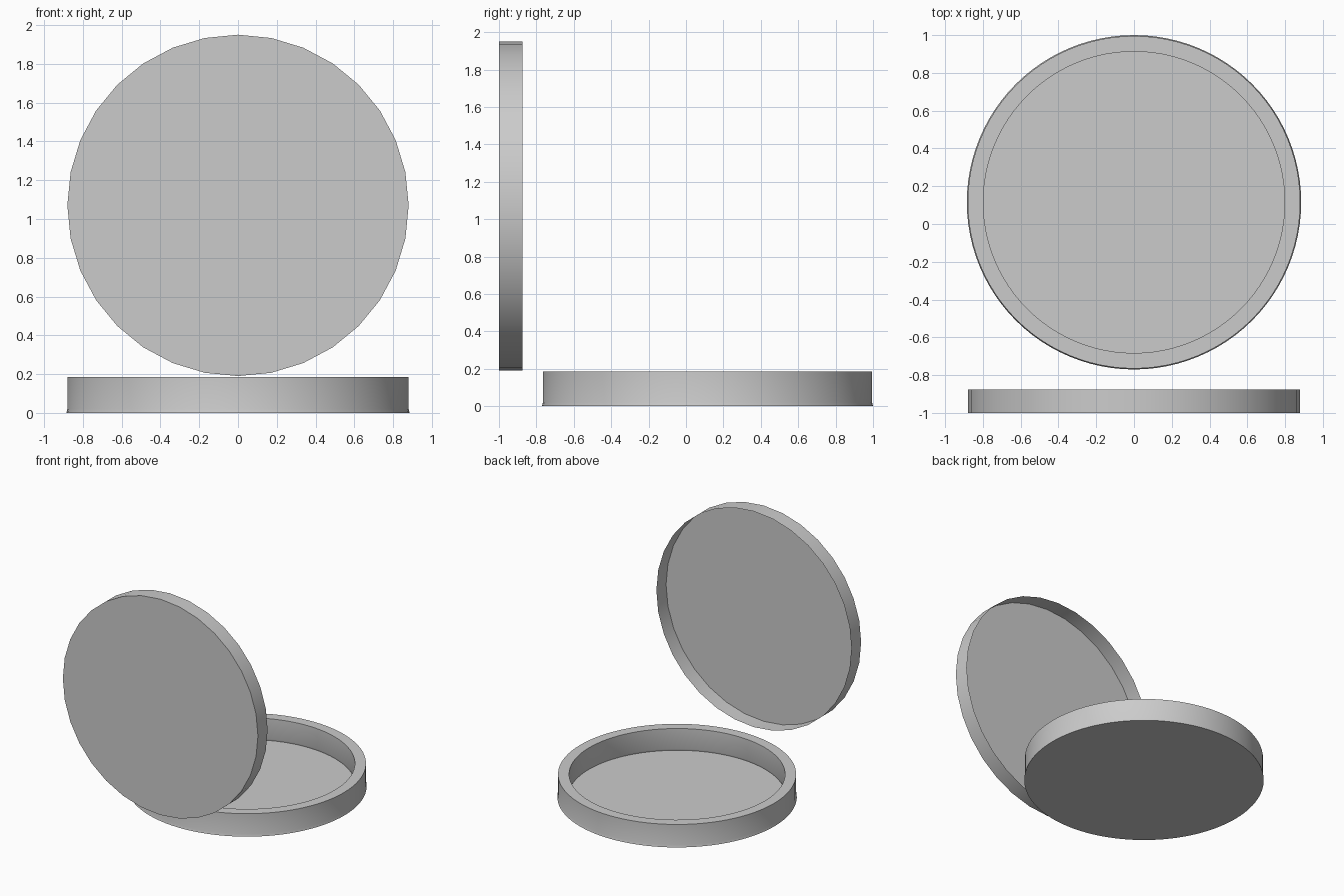
import bpy, bmesh, math
from mathutils import Matrix

cube = bpy.data.objects.get("Cube")
if cube:
    bpy.data.objects.remove(cube, do_unlink=True)

grey = bpy.data.materials.new("plain grey")
grey.use_nodes = True
colour = (0.6, 0.6, 0.6, 1)
grey.diffuse_color = colour
grey.node_tree.nodes["Principled BSDF"].inputs["Base Color"].default_value = colour


def lathe(name, profile, sides, matrix):
    """Revolve (radius, height) points about z; radius 0 becomes a flat cap."""
    bm = bmesh.new()
    rings = []
    for r, z in profile:
        if r == 0:
            rings.append(None)
            continue
        angles = [2 * math.pi * i / sides for i in range(sides)]
        rings.append([bm.verts.new((r * math.cos(a), r * math.sin(a), z)) for a in angles])
    for low, high in zip(rings, rings[1:]):
        if low is None:
            bm.faces.new(high[::-1])
        elif high is None:
            bm.faces.new(low)
        else:
            for i in range(sides):
                j = (i + 1) % sides
                bm.faces.new((low[i], low[j], high[j], high[i]))
    bm.transform(matrix)
    mesh = bpy.data.meshes.new(name)
    bm.to_mesh(mesh)
    bm.free()
    mesh.materials.append(grey)
    obj = bpy.data.objects.new(name, mesh)
    bpy.context.collection.objects.link(obj)
    bpy.ops.object.select_all(action="DESELECT")
    obj.select_set(True)
    bpy.context.view_layer.objects.active = obj
    bpy.ops.object.shade_smooth_by_angle(angle=math.radians(30))
    return obj


# Round tray with a thick wall, slightly flared at the foot
lathe("base_tray",
      [(0, 0), (0.885, 0), (0.88, 0.02), (0.88, 0.185),
       (0.798, 0.185), (0.798, 0.02), (0.803, 0.005), (0, 0.005)],
      96, Matrix.Translation((0, 0.115, 0)))

# Thin-walled lid standing upright, its open side towards the tray
lathe("lid", [(0, 0), (0.88, 0), (0.88, 0.125)], 32,
      Matrix.Translation((0, -1, 1.07)) @ Matrix.Rotation(-math.pi / 2, 4, "X"))
